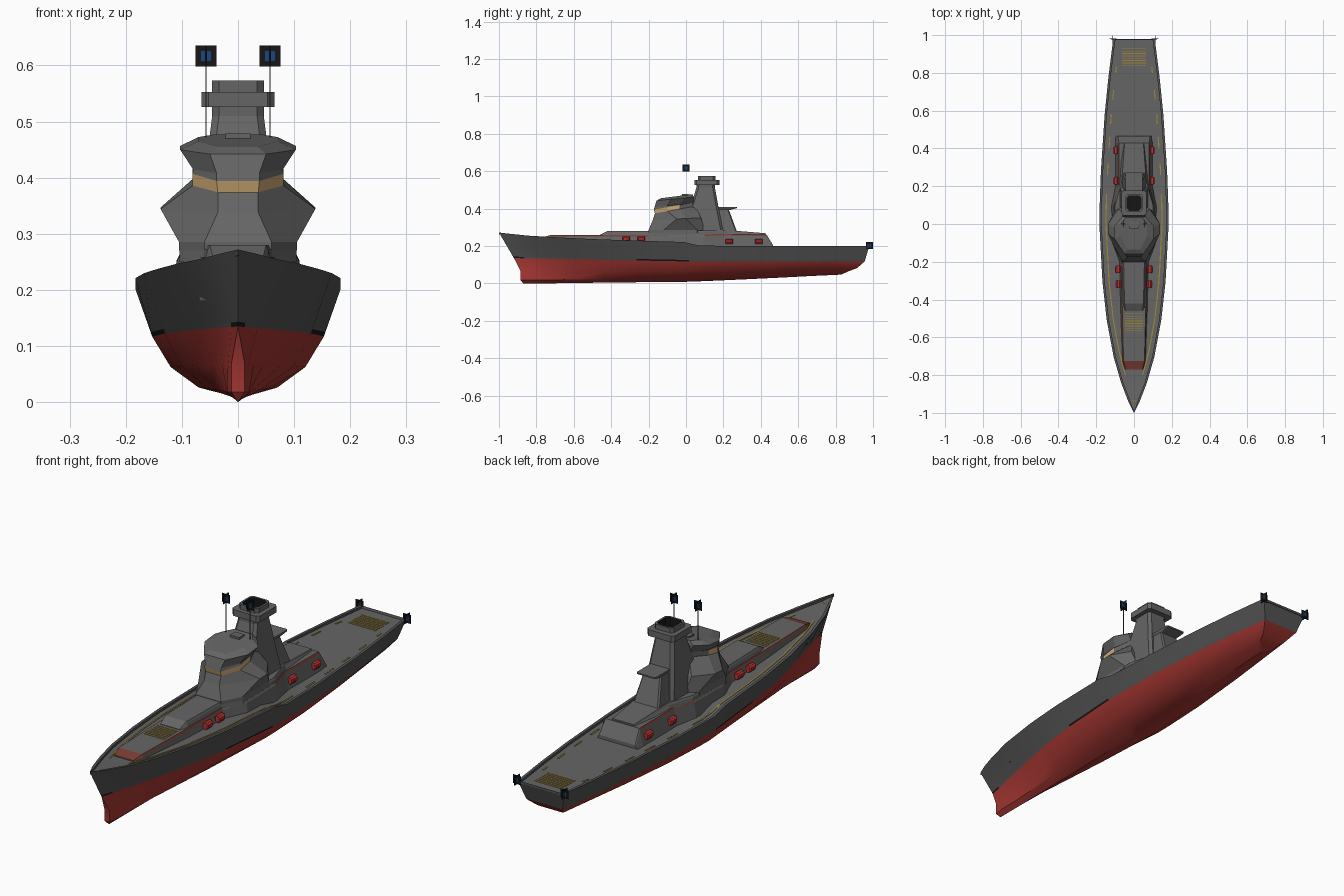
import bpy, bmesh, math
from mathutils import Vector

if "Cube" in bpy.data.objects:
    bpy.data.objects.remove(bpy.data.objects["Cube"])


def material(name, rgb):
    m = bpy.data.materials.new(name)
    m.diffuse_color = (*rgb, 1)
    m.use_nodes = True
    m.node_tree.nodes["Principled BSDF"].inputs["Base Color"].default_value = m.diffuse_color
    return m


HULL = material("hull_grey", (0.085, 0.085, 0.085))
GREY = material("deck_grey", (0.13, 0.13, 0.13))
RED = material("bottom_red", (0.38, 0.038, 0.032))
BLACK = material("black", (0.008, 0.008, 0.008))
TAN = material("window_tan", (0.62, 0.40, 0.17))
YELLOW = material("marking_yellow", (0.36, 0.24, 0.03))
BROWN = material("trim_brown_red", (0.20, 0.045, 0.035))
BOAT = material("boat_red", (0.50, 0.03, 0.03))
BLUE = material("lamp_blue", (0.01, 0.06, 0.22))


def finish(bm, name, mats, smooth=False):
    bmesh.ops.remove_doubles(bm, verts=bm.verts, dist=0.0002)
    bmesh.ops.recalc_face_normals(bm, faces=bm.faces)
    me = bpy.data.meshes.new(name)
    bm.to_mesh(me)
    bm.free()
    for m in mats:
        me.materials.append(m)
    ob = bpy.data.objects.new(name, me)
    bpy.context.collection.objects.link(ob)
    if smooth:
        bpy.ops.object.select_all(action='DESELECT')
        ob.select_set(True)
        bpy.context.view_layer.objects.active = ob
        bpy.ops.object.shade_smooth_by_angle(angle=math.radians(28))
    return ob


def loft(name, rings, mats, rule=lambda i, j: 0, caps=(0, 0), smooth=False):
    """Skin closed rings; rule(i, j) picks the material of each face."""
    bm = bmesh.new()
    vs = [[bm.verts.new(p) for p in r] for r in rings]
    n = len(rings[0])
    for i in range(len(rings) - 1):
        for j in range(n):
            k = (j + 1) % n
            bm.faces.new((vs[i][j], vs[i][k], vs[i + 1][k], vs[i + 1][j])).material_index = rule(i, j)
    # end caps as strips running from right to left
    for ring, cap in ((vs[0], caps[0]), (vs[-1], caps[1])):
        half = n // 2
        for i in range(half - 1):
            f = bm.faces.new((ring[i], ring[i + 1], ring[2 * half - 2 - i], ring[2 * half - 1 - i]))
            f.material_index = cap(i) if callable(cap) else cap
        if n % 2:
            bm.faces.new((ring[0], ring[n - 2], ring[n - 1])).material_index = cap(0) if callable(cap) else cap
    return finish(bm, name, mats, smooth)


def mirrored(half):
    return half + [(-x, y, z) for x, y, z in reversed(half)]


def box(name, c, s, mat):
    bm = bmesh.new()
    bmesh.ops.create_cube(bm, size=1)
    for v in bm.verts:
        v.co = Vector((c[0] + v.co.x * s[0], c[1] + v.co.y * s[1], c[2] + v.co.z * s[2]))
    return finish(bm, name, [mat])


# Hull: stations from bow to stern
T = [0, .03, .08, .15, .25, .35, .50, .54, .65, .80, .90, 1]
W_DECK = [0, .03, .068, .108, .145, .167, .183, .183, .175, .155, .135, .11]
W_WATER = [0, .012, .035, .065, .105, .13, .153, .153, .15, .13, .11, .085]
W_MID = [.012, .018, .028, .045, .075, .10, .12, .12, .115, .095, .078, .06]
W_BILGE = [.012, .02, .02, .025, .04, .055, .07, .07, .07, .06, .05, .04]
Z_DECK = [.272, .265, .255, .247, .237, .23, .221, .202, .2, .2, .2, .2]
Z_KEEL = [0, 0, 0, .002, .004, .006, .008, .01, .018, .03, .039, .047]


def lerp(a, b, t):
    return a + (b - a) * t


rings = []
for i, t in enumerate(T):
    zk, zd = Z_KEEL[i], Z_DECK[i]
    zw = lerp(.135, .117, min(1, t * 2))
    yd, yw = lerp(-1, .98, t), lerp(-.92, .955, t)
    f = .008 / (zd - zw)
    rim = max(W_DECK[i] - .012, 0)
    right = [(W_BILGE[i], lerp(-.885, .87, t), zk + .018),
             (W_MID[i], lerp(-.885, .915, t), (zk + zw) / 2),
             (W_WATER[i], yw, zw),
             (lerp(W_WATER[i], W_DECK[i], f), lerp(yw, yd, f), zw + .008),
             (W_DECK[i], yd, zd), (rim, yd, zd), (rim, yd, zd - .01)]
    rings.append(mirrored(right) + [(0, lerp(-.87, .83, t), zk)])


def hull_rule(i, j):
    k = min(j, 12 - j) if j < 13 else 0
    if k < 2:
        return 1
    if k == 2:
        return 2 if i in (0, 5) else 0
    return 3 if k == 6 else 0


cap = lambda i: 1 if i < 2 else 0
loft("hull", rings, [HULL, RED, BLACK, GREY], hull_rule, (cap, cap), smooth=True)


def interp(xs, ys, x):
    for a, b, p, q in zip(xs, xs[1:], ys, ys[1:]):
        if x <= b:
            return lerp(p, q, (x - a) / (b - a))
    return ys[-1]


# Painted deck lines following the deck edge
for side in (-1, 1):
    tag = "left" if side < 0 else "right"
    for n, (a, b) in enumerate([(-.8, .16), (.26, .32), (.4, .46), (.53, .58), (.66, .71), (.8, .83)]):
        rs = []
        for s in range(17):
            y = lerp(a, b, s / 16)
            t = (y + 1) / 1.98
            x, z = interp(T, W_DECK, t) - .035, interp(T, Z_DECK, t) - .0095
            rs.append([(side * (x + d), y, z + h) for d, h in ((.003, 0), (.003, .002), (-.003, .002), (-.003, 0))])
        loft(f"deck_line_{tag}_{n}", rs, [YELLOW])
box("bow_mark", (0, -.945, .252), (.022, .022, .006), YELLOW)


# Deckhouses: sections of (y, bottom half width, top half width, top height)
def house(name, sections, base, trim):
    rs = [mirrored([(wb, y, base), (wt + .004, y, z - .008), (wt, y, z)]) for y, wb, wt, z in sections]

    def rule(i, j):
        y = (sections[i][0] + sections[i + 1][0]) / 2
        if trim and (i == 0 and j in (1, 2, 3) or j in (1, 3) and (y < -.3 or .15 < y < .43)):
            return 1
        return 0
    loft(name, rs, [GREY, BROWN], rule)


house("lower_deckhouse", [(-.77, .055, .045, .245), (-.765, .056, .046, .247), (-.725, .07, .055, .258)][::2] +
      [(-.45, .08, .062, .258), (-.2, .085, .065, .258), (-.1, .12, .105, .258), (.1, .12, .105, .262),
       (.2, .1, .08, .264), (.43, .1, .08, .262), (.465, .1, .085, .205)], .18, True)
house("upper_deckhouse", [(-.46, .055, .045, .26), (-.42, .06, .05, .28), (-.2, .065, .055, .28),
                          (-.12, .105, .1, .28), (.1, .105, .1, .283), (.22, .08, .065, .285),
                          (.425, .068, .05, .268)], .25, False)


# Bridge: eight-sided rings of (z, front width, side width, front y, shoulder y, aft shoulder y, aft y, slope)
def bridge_ring(z, wf, ws, yf, ys, ya, yb, slope):
    pts = [(wf, yf), (ws, ys), (ws, ya), (ws * .6, yb)]
    return mirrored([(x, y, z + slope * (y - yf)) for x, y in pts])


levels = [(.27, .06, .105, -.20, -.12, .06, .10, 0), (.285, .06, .105, -.20, -.12, .06, .10, 0),
          (.338, .036, .138, -.178, -.05, .0, .08, .05), (.374, .036, .081, -.166, -.10, -.035, .05, .18),
          (.394, .038, .081, -.172, -.10, -.035, .05, .18), (.408, .038, .080, -.168, -.10, -.03, .04, .1),
          (.442, .050, .103, -.158, -.08, -.01, .04, .1), (.455, .035, .070, -.135, -.06, .0, .035, .13)]
loft("bridge", [bridge_ring(*v) for v in levels], [GREY, TAN],
     lambda i, j: 1 if i == 3 and j in (0, 1, 5, 6, 7) else 0)
box("roof_hatch", (0, -.005, .473), (.045, .035, .012), GREY)


# Funnels: chamfered rectangles
def rect(w, y0, y1, z, c=.012):
    return mirrored([(w - c, y0, z), (w, y0 + c, z), (w, y1 - c, z), (w - c, y1, z)])


loft("main_funnel", [rect(.075, .0, .20, .27), rect(.06, .02, .175, .40), rect(.046, .055, .155, .51),
                     rect(.046, .055, .155, .526), rect(.065, .045, .178, .526), rect(.065, .045, .178, .553),
                     rect(.046, .064, .157, .553), rect(.046, .064, .157, .573), rect(.038, .072, .149, .573),
                     rect(.038, .072, .149, .535)], [GREY, BLACK], lambda i, j: int(i == 8), (0, 1))
loft("rear_funnel", [rect(.062, .10, .275, .27, .006), rect(.04, .14, .225, .405, .006)], [GREY])
loft("rear_funnel_lid", [rect(.038, .14, .225, .39, .004), rect(.045, .14, .272, .402, .004),
                         rect(.045, .14, .272, .408, .004)], [GREY])

# Striped landing and cargo markings
for k in range(8):
    box(f"aft_stripe_{k}", (0, .84 + k * .0125, .1905), (.128, .004, .003), YELLOW)
    box(f"fore_stripe_{k}", (0, -.565 + k * .0128, .2585), (.096, .004, .003), YELLOW)


# Lamps: crossed plates with a blue centre
def lamp(name, x, y, z):
    s = .037
    box(name + "_plate_a", (x, y, z), (s, .002, s), BLACK)
    box(name + "_plate_b", (x, y, z), (.002, s, s), BLACK)
    box(name + "_glow_a", (x, y, z), (.018, .004, .018), BLUE)
    box(name + "_glow_b", (x, y, z), (.004, .018, .018), BLUE)


for side in (-1, 1):
    tag = "left" if side < 0 else "right"
    lamp(f"mast_lamp_{tag}", side * .057, 0, .617)
    lamp(f"stern_lamp_{tag}", side * .112, .98, .202)
    box(f"mast_{tag}", (side * .057, 0, .53), (.0022, .0022, .15), HULL)
    # Lifeboats along the deckhouse
    for k, (x, y, z) in enumerate([(.096, .39, .224), (.096, .23, .224), (.084, -.24, .236), (.082, -.32, .236)]):
        rs = [mirrored([(r * .5, y + d, z - .013), (r, y + d, z - .004), (r, y + d, z + .008), (r * .5, y + d, z + .014)])
              for d, r in ((-.02, .009), (-.015, .013), (.015, .013), (.02, .009))]
        loft(f"lifeboat_{tag}_{k}", [[(px + side * x, py, pz) for px, py, pz in r] for r in rs], [BOAT])
